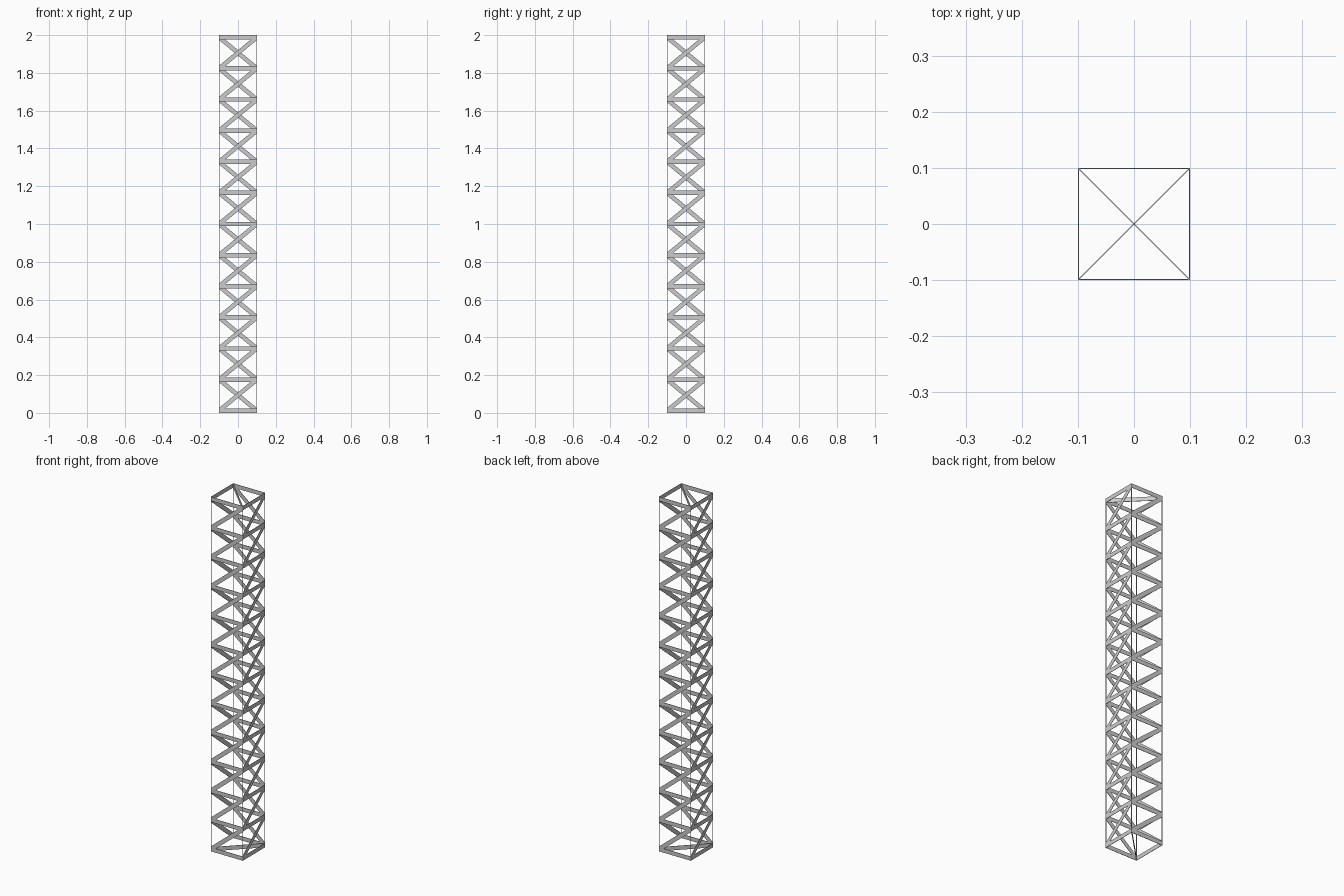
import bpy, bmesh, math
from mathutils import Matrix

if "Cube" in bpy.data.objects:
    bpy.data.objects.remove(bpy.data.objects["Cube"])

R = 0.1            # half width of the tower
BAR = 0.023        # height of the flat bars
T = 0.002          # sheet thickness of the bars
BAYS = 12
STEP = (2.0 - BAR) / BAYS


def plate(bm, pts, y, mat):
    """Thin flat plate from an x/z outline, lying just inside plane y."""
    f = [bm.verts.new(mat @ Matrix.Translation((x, y, z)).translation) for x, z in pts]
    b = [bm.verts.new(mat @ Matrix.Translation((x, y + T, z)).translation) for x, z in pts]
    n = len(pts)
    bm.faces.new(f)
    bm.faces.new(b[::-1])
    for i in range(n):
        j = (i + 1) % n
        bm.faces.new((f[j], f[i], b[i], b[j]))


def rect(hw, z0, z1):
    return [(-hw, z0), (hw, z0), (hw, z1), (-hw, z1)]


def finish(bm, name):
    bmesh.ops.recalc_face_normals(bm, faces=bm.faces)
    me = bpy.data.meshes.new(name)
    bm.to_mesh(me)
    bm.free()
    ob = bpy.data.objects.new(name, me)
    bpy.context.collection.objects.link(ob)


def turn(deg):
    return Matrix.Rotation(math.radians(deg), 4, 'Z')


# Horizontal bars on all four sides
bm = bmesh.new()
for k in range(4):
    for i in range(BAYS + 1):
        plate(bm, rect(R, i * STEP, i * STEP + BAR), -R, turn(90 * k))
finish(bm, "horizontal_bars")

# One rising diagonal per bay and side, ends trimmed at the corners
bm = bmesh.new()
L = math.hypot(2 * R, STEP)
a = BAR / 2 * L / STEP
b = BAR / 2 * L / (2 * R)
for k in range(4):
    for i in range(BAYS):
        z0 = i * STEP + BAR / 2
        z1 = z0 + STEP
        plate(bm, [(-R, z0), (-R + a, z0), (R, z1 - b), (R, z1),
                   (R - a, z1), (-R, z0 + b)], -R, turn(90 * k))
finish(bm, "diagonal_bars")

# Thin corner posts
bm = bmesh.new()
P = 0.003
for sx in (-1, 1):
    for sy in (-1, 1):
        m = Matrix.Translation((sx * (R - P / 2), sy * (R - P / 2), 1)) @ Matrix.Diagonal((P, P, 2, 1))
        bmesh.ops.create_cube(bm, size=1, matrix=m)
finish(bm, "corner_posts")

# Corner to corner braces across the bottom and the top
for name, ang, z in (("bottom_brace", 45, 0), ("top_brace", -45, 2 - BAR)):
    bm = bmesh.new()
    plate(bm, rect(R * math.sqrt(2) - 0.002, z, z + BAR), -T / 2, turn(ang))
    finish(bm, name)
